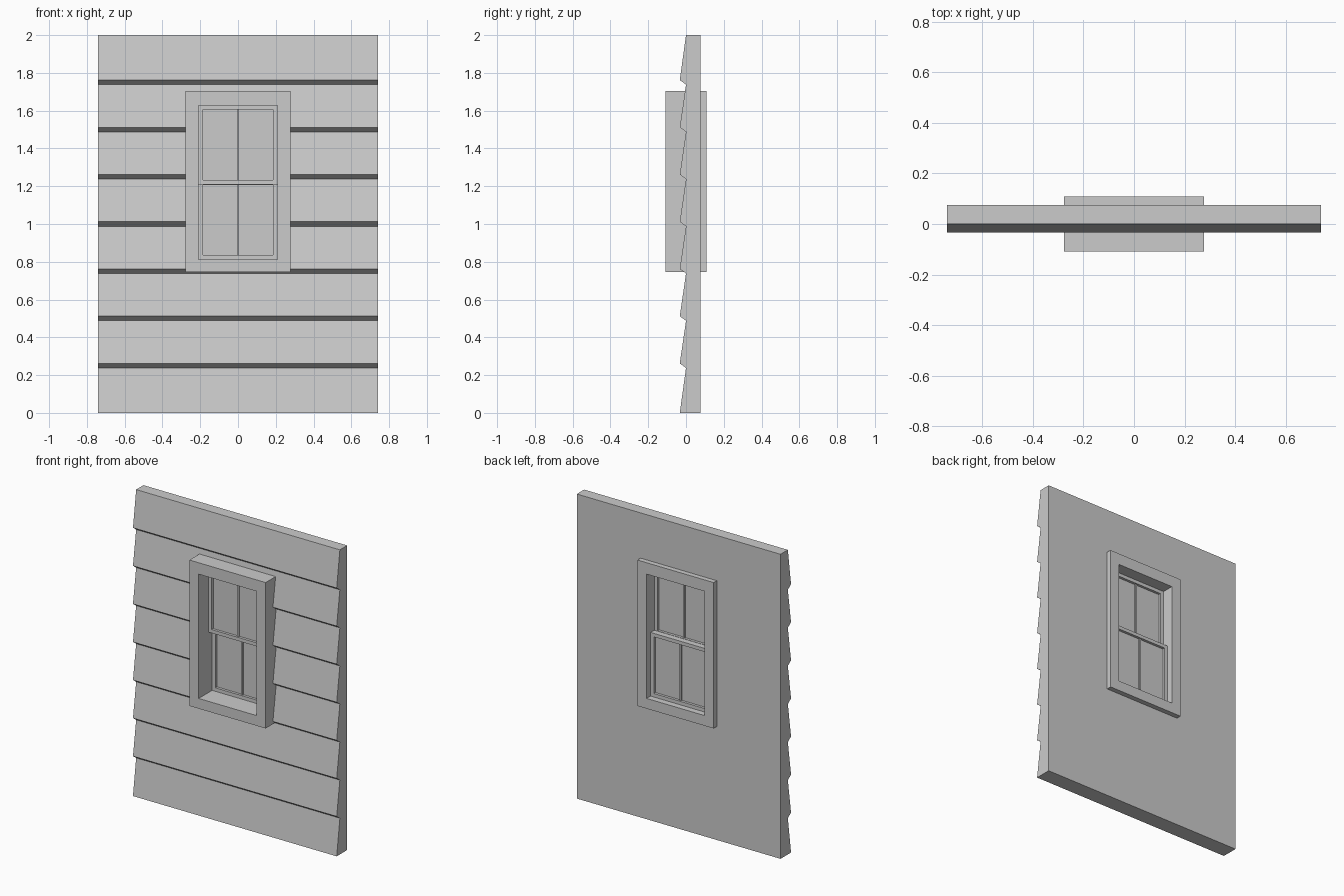
import bpy, bmesh

if "Cube" in bpy.data.objects:
    bpy.data.objects.remove(bpy.data.objects["Cube"])


def mesh_object(name, verts, faces):
    mesh = bpy.data.meshes.new(name)
    mesh.from_pydata(verts, [], faces)
    bm = bmesh.new()
    bm.from_mesh(mesh)
    bmesh.ops.recalc_face_normals(bm, faces=bm.faces)
    bm.to_mesh(mesh)
    bm.free()
    ob = bpy.data.objects.new(name, mesh)
    bpy.context.collection.objects.link(ob)
    return ob


def box(name, x0, x1, y0, y1, z0, z1):
    verts = [(x, y, z) for x in (x0, x1) for y in (y0, y1) for z in (z0, z1)]
    faces = [(0, 1, 3, 2), (4, 6, 7, 5), (0, 4, 5, 1),
             (2, 3, 7, 6), (0, 2, 6, 4), (1, 5, 7, 3)]
    return mesh_object(name, verts, faces)


def ring(name, half_w, z0, z1, y0, y1, side, bottom, top):
    """Rectangular frame in the XZ plane with depth y0..y1."""
    def rect(w, a, b, y):
        return [(-w, y, a), (w, y, a), (w, y, b), (-w, y, b)]
    inner = (half_w - side, z0 + bottom, z1 - top)
    verts = (rect(half_w, z0, z1, y0) + rect(*inner, y0)
             + rect(half_w, z0, z1, y1) + rect(*inner, y1))
    faces = []
    for i in range(4):
        j = (i + 1) % 4
        for a, b in ((0, 4), (4, 12), (12, 8), (8, 0)):
            faces.append((a + i, a + j, b + j, b + i))
    return mesh_object(name, verts, faces)


# Wall with lapped clapboards: sawtooth profile extruded across x
W, BACK, LIP, BOARDS = 0.74, 0.076, -0.033, 8
profile = [(BACK, 2.0), (BACK, 0.0), (LIP, 0.0)]
for i in range(1, BOARDS):
    z = i * 2.0 / BOARDS
    profile += [(0.0, z - 0.012), (LIP, z + 0.012)]
profile.append((0.0, 2.0))
n = len(profile)
verts = [(x, y, z) for x in (-W, W) for y, z in profile]
faces = [tuple(range(n)), tuple(range(n, 2 * n))]
faces += [(i, (i + 1) % n, n + (i + 1) % n, n + i) for i in range(n)]
wall = mesh_object("clapboard_wall", verts, faces)

# Window opening through the wall
FW, FZ0, FZ1 = 0.277, 0.745, 1.703
cutter = box("opening_cutter", -FW, FW, -0.3, 0.3, FZ0, FZ1)
cutter.hide_render = True
cutter.hide_viewport = True
mod = wall.modifiers.new("window_opening", "BOOLEAN")
mod.operation = "DIFFERENCE"
mod.solver = "EXACT"
mod.object = cutter
bpy.context.view_layer.objects.active = wall
bpy.ops.object.modifier_apply(modifier=mod.name)
bpy.data.objects.remove(cutter)

# Window casing
ring("window_casing", FW, FZ0, FZ1, -0.109, 0.109, 0.068, 0.067, 0.075)


# Sliding sashes: frame, centre muntin and glass
def sash(name, y0, y1, z0, z1):
    rail = 0.023
    ym = (y0 + y1) / 2
    ring(name + "_sash", 0.209, z0, z1, y0, y1, rail, rail, rail)
    box(name + "_muntin", -0.006, 0.006, y0 + 0.008, y1 - 0.008, z0 + rail, z1 - rail)
    box(name + "_glass", -0.186, 0.186, ym - 0.002, ym + 0.002, z0 + rail, z1 - rail)


sash("upper", -0.008, 0.030, 1.209, 1.628)
sash("lower", 0.030, 0.068, 0.812, 1.230)
